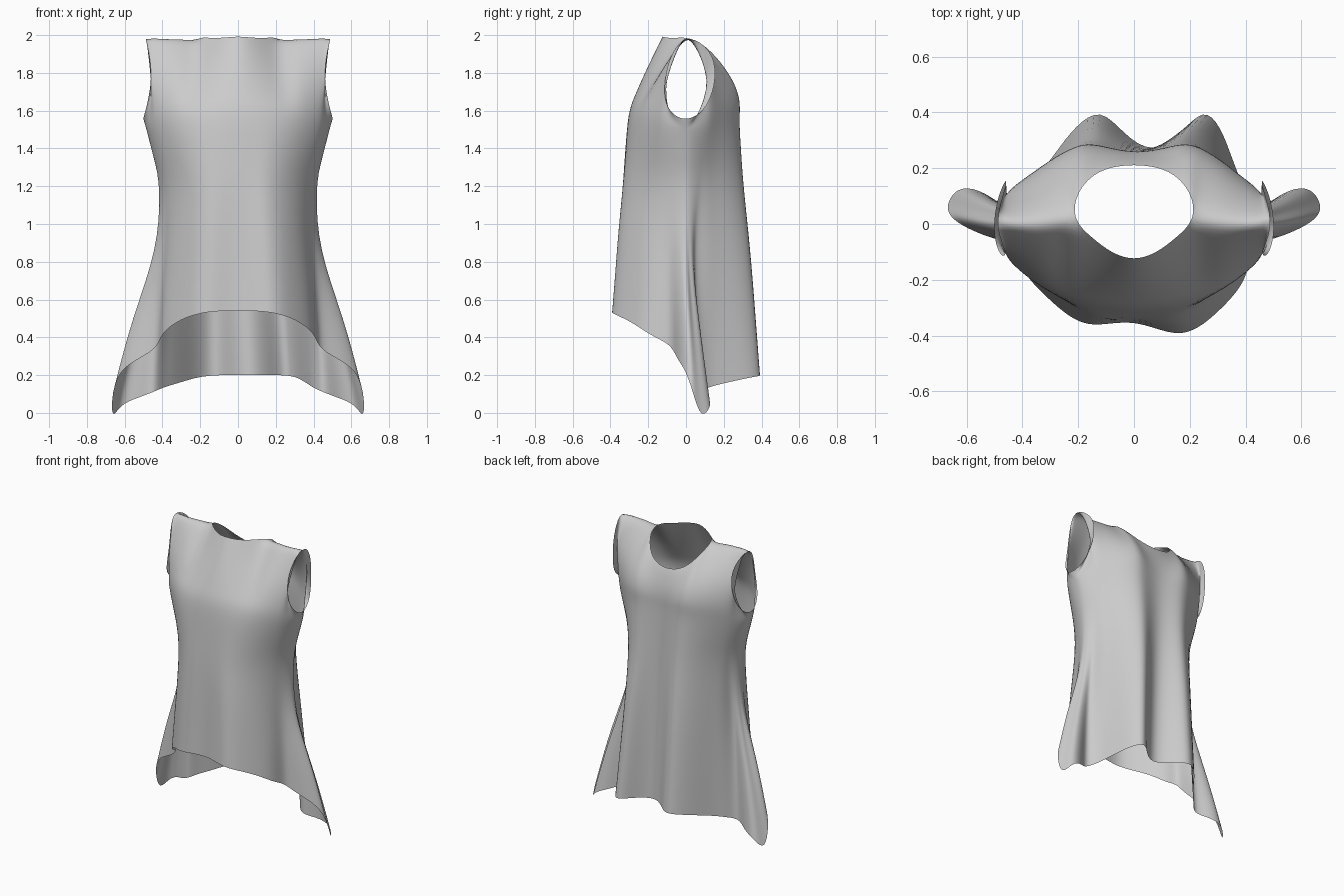
import bpy, bmesh
from math import sin, cos, radians
from mathutils import Vector

if "Cube" in bpy.data.objects:
    bpy.data.objects.remove(bpy.data.objects["Cube"])

# Upper edge, right half, front centre to back centre: neck, shoulder, armhole, shoulder, neck
neck_arm = [
    (0, -.132, 1.995), (.08, -.105, 1.985), (.15, -.05, 1.985), (.222, .015, 1.99),
    (.31, 0, 2.0), (.40, -.005, 2.0), (.50, .005, 2.012),
    (.468, -.08, 1.905), (.456, -.112, 1.78), (.474, -.118, 1.66), (.494, -.08, 1.585),
    (.505, -.01, 1.545),
    (.492, .08, 1.58), (.472, .135, 1.67), (.456, .162, 1.79), (.458, .14, 1.92),
    (.50, .005, 2.012), (.40, -.005, 2.0), (.31, 0, 2.0), (.222, .015, 1.99),
    (.208, .115, 1.94), (.13, .198, 1.83), (0, .217, 1.80)]

# Hem, right half, same columns: short front, side flap, long folded back
hem = [
    (0, -.35, .54), (.08, -.365, .54), (.16, -.382, .535), (.23, -.355, .52),
    (.30, -.295, .495), (.365, -.23, .455), (.405, -.17, .41), (.42, -.09, .37),
    (.45, -.065, .33), (.53, -.045, .285), (.62, -.005, .23),
    (.668, .035, .12),
    (.67, .08, -.045), (.625, .14, .045), (.53, .115, .08), (.45, .045, .11),
    (.395, .12, .135), (.36, .17, .15), (.31, .26, .17), (.26, .35, .19),
    (.185, .42, .20), (.10, .32, .20), (0, .25, .20)]


def angle(i):
    """Column angle round the body, with columns gathered at the armholes."""
    if i <= 6:
        return radians(10 * i)
    return radians(60 + 6 * (i - 6)) if i <= 16 else radians(120 + 10 * (i - 16))


def section(i, s, width, depth, power, z):
    """Body cross-section: high power is lens-shaped, low power is full."""
    a = angle(i)
    c = abs(cos(a)) ** power
    y = depth * min(1, (1.1 if power > 1 else 1) * c)
    return Vector((s * width * sin(a) ** min(1, power), -y if i <= 11 else y, z))


def pull(p, low, f):
    """Draw a point sideways towards the hem fold beneath it."""
    p.x += (low.x - p.x) * f
    p.y += (low.y - p.y) * f


def column(i, s):
    """Points from upper edge to hem for column i on side s."""
    front = i <= 11
    top, low = Vector(neck_arm[i]), Vector(hem[i])
    top.x *= s
    low.x *= s
    if i <= 7:                                   # uneven front drape
        low.y -= .14 * low.x * (1 - i / 8)
    low.x += .065 * min(1, max(0, (i - 16) / 4))  # off-centre back folds
    side = sin(angle(i)) ** 4
    fold = min(1, max(0, (i - 15) / 3))
    if front:
        chest = section(i, s, .485, .308, .95, 1.59 - .09 * side)
        waist = section(i, s, .408, .335, 1.35, 1.2)
    else:
        chest = section(i, s, .485, .255, 1.1, 1.56 - .07 * side)
        waist = section(i, s, .408, .26, 1.4, 1.2)
        pull(chest, low, .2 * fold)
        pull(waist, low, .35 * fold)
    pts = []
    for f in (0, .15, .5, .8):                   # yoke, rounded over the back
        p = top.lerp(chest, f)
        p.y += (chest.y - top.y) * (.04 + .10 * (i > 3) if front else .40) * 4 * f * (1 - f)
        pts.append(p)
    knee = waist.lerp(low, .33)
    flap = side > .5
    m = .33 - .25 * side
    knee.x = waist.x + (low.x - waist.x) * m
    knee.y = waist.y + (low.y - waist.y) * (m if flap else .42)
    if 12 <= i <= 15:                            # flap pinched in at its start
        knee.y *= .5
    shin = knee.lerp(low, .5)
    if flap:
        shin.x = knee.x + (low.x - knee.x) * .6
    return pts + [chest, chest.lerp(waist, .5), waist, knee, shin, low]


# Garment body: a closed ring of columns, welded along the shoulders
bm = bmesh.new()
cols = [column(i, 1) for i in range(23)] + [column(i, -1) for i in range(21, 0, -1)]
grid = [[bm.verts.new(p) for p in c] for c in cols]
for k, c in enumerate(grid):
    n = grid[(k + 1) % len(grid)]
    for j in range(len(c) - 1):
        bm.faces.new((c[j], c[j + 1], n[j + 1], n[j]))
bmesh.ops.remove_doubles(bm, verts=bm.verts, dist=.0005)
bmesh.ops.recalc_face_normals(bm, faces=bm.faces)
mesh = bpy.data.meshes.new("sleeveless_top")
bm.to_mesh(mesh)
bm.free()
for p in mesh.polygons:
    p.use_smooth = True
garment = bpy.data.objects.new("sleeveless_top", mesh)
bpy.context.collection.objects.link(garment)
sub = garment.modifiers.new("smooth_cloth", 'SUBSURF')
sub.levels = sub.render_levels = 2
